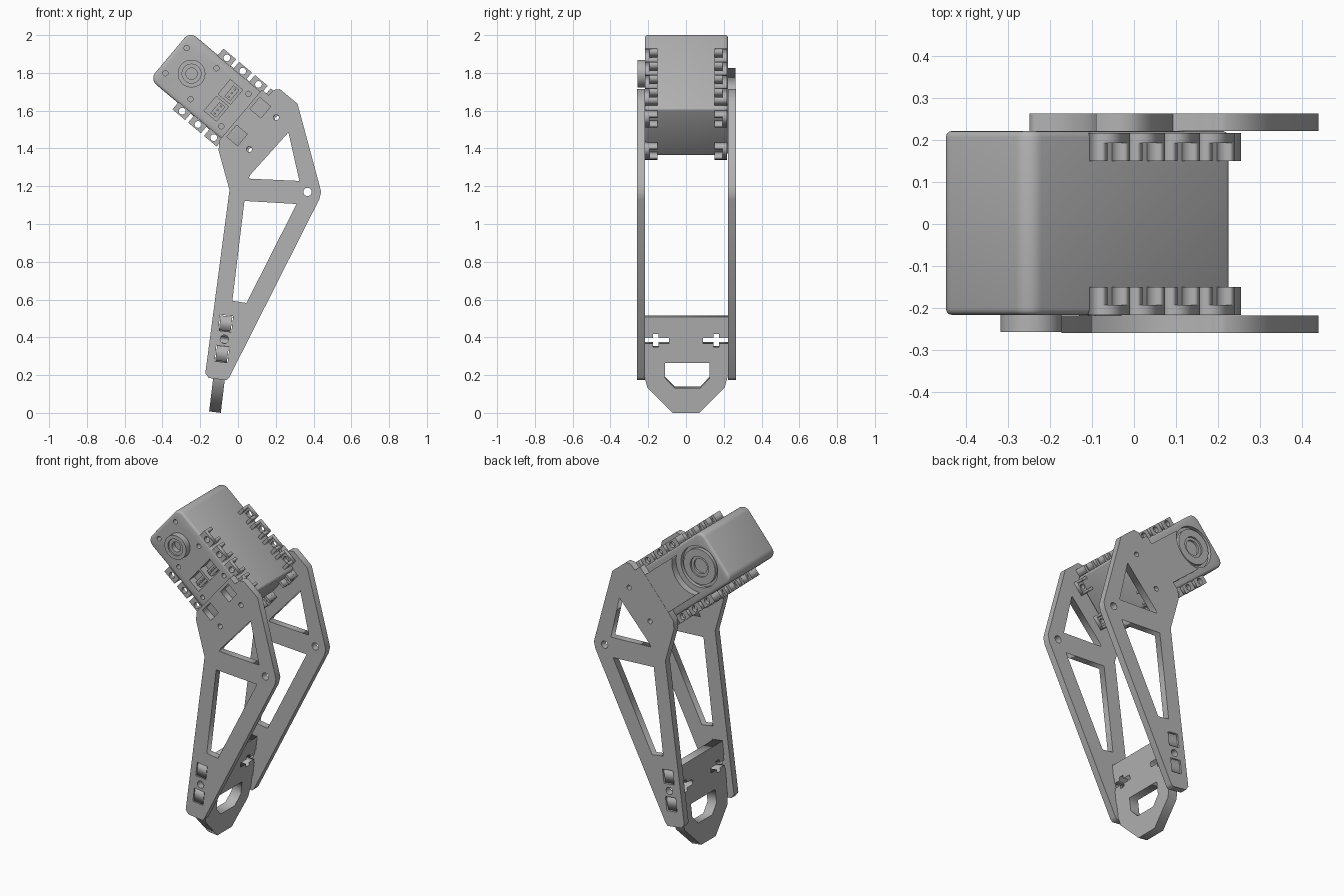
import bpy, bmesh, math
from mathutils import Matrix, Vector

if "Cube" in bpy.data.objects:
    bpy.data.objects.remove(bpy.data.objects["Cube"])

grey = bpy.data.materials.new("plain grey")
grey.use_nodes = True
COLOUR = (0.45, 0.45, 0.45, 1)
grey.diffuse_color = COLOUR
grey.node_tree.nodes["Principled BSDF"].inputs["Base Color"].default_value = COLOUR


def frame(origin, x, y):
    x, y = Vector(x).normalized(), Vector(y).normalized()
    m = Matrix((x, y, x.cross(y))).transposed().to_4x4()
    m.translation = origin
    return m


# Drawing planes: upright side view, tilted servo, leaning foot
TILT = math.radians(40)
C, S = math.cos(TILT), math.sin(TILT)
SIDE = frame((0, 0, 0), (1, 0, 0), (0, 0, 1))
SERVO = frame((-0.246, 0, 1.796), (C, 0, -S), (S, 0, C))
FOOT = frame((-0.122, 0, 0.004), (0, 1, 0), (0.12, 0, 0.993))


def circle(x, y, r, n=32):
    return [(x + r * math.cos(i * math.tau / n), y + r * math.sin(i * math.tau / n)) for i in range(n)]


def rect(x, y, w, h, angle=0.0):
    c, s = math.cos(angle), math.sin(angle)
    return [(x + a * w / 2 * c - b * h / 2 * s, y + a * w / 2 * s + b * h / 2 * c)
            for a, b in ((-1, -1), (1, -1), (1, 1), (-1, 1))]


def servo_point(u, v):
    p = SERVO @ Vector((u, v, 0))
    return (p.x, p.z)


def slab(name, loops, lo, hi, plane):
    """Extrude outlines (inner loops become holes) from lo to hi along the plane normal."""
    cu = bpy.data.curves.new(name, "CURVE")
    cu.dimensions, cu.fill_mode, cu.extrude = "2D", "BOTH", (hi - lo) / 2
    for pts in loops:
        sp = cu.splines.new("POLY")
        sp.points.add(len(pts) - 1)
        for p, (x, y) in zip(sp.points, pts):
            p.co = (x, y, 0, 1)
        sp.use_cyclic_u = True
    tmp = bpy.data.objects.new(name, cu)
    bpy.context.collection.objects.link(tmp)
    dg = bpy.context.evaluated_depsgraph_get()
    me = bpy.data.meshes.new_from_object(tmp.evaluated_get(dg))
    bpy.data.objects.remove(tmp)
    bm = bmesh.new()
    bm.from_mesh(me)
    bmesh.ops.remove_doubles(bm, verts=bm.verts, dist=1e-5)
    bmesh.ops.dissolve_limit(bm, angle_limit=0.01, verts=bm.verts, edges=bm.edges)
    bmesh.ops.transform(bm, matrix=plane @ Matrix.Translation((0, 0, (lo + hi) / 2)), verts=bm.verts)
    bmesh.ops.recalc_face_normals(bm, faces=bm.faces)
    bm.to_mesh(me)
    bm.free()
    me.materials.clear()
    me.materials.append(grey)
    ob = bpy.data.objects.new(name, me)
    bpy.context.collection.objects.link(ob)
    return ob


def use(ob):
    bpy.ops.object.select_all(action="DESELECT")
    ob.select_set(True)
    bpy.context.view_layer.objects.active = ob


def smooth(ob):
    use(ob)
    bpy.ops.object.shade_smooth_by_angle(angle=math.radians(35))


def cut(ob, cutter):
    use(ob)
    mod = ob.modifiers.new("cut", "BOOLEAN")
    mod.operation, mod.solver, mod.object = "DIFFERENCE", "EXACT", cutter
    bpy.ops.object.modifier_apply(modifier=mod.name)
    bpy.data.objects.remove(cutter)


# Servo body: rounded head end, square tail
outline = [(0.485, -0.165), (0.485, 0.165)]
for cy, start in ((0.12, 90), (-0.12, 180)):
    for i in range(9):
        a = math.radians(start + i * 90 / 8)
        outline.append((-0.105 + 0.045 * math.cos(a), cy + 0.045 * math.sin(a)))
body = slab("servo_body", [outline], -0.222, 0.217, SERVO)
use(body)
bev = body.modifiers.new("soften", "BEVEL")
bev.width, bev.segments, bev.limit_method = 0.015, 3, "ANGLE"
bev.angle_limit = math.radians(40)
bpy.ops.object.modifier_apply(modifier=bev.name)

# Screw holes, connector sockets and rear horn recess
screws = [circle(u, s * v, 0.014, 16) for u, v in ((-0.107, 0.087), (0.083, 0.107), (0.3, 0.112))
          for s in (-1, 1)]
sockets = [rect(0.22, s * 0.058, 0.085, 0.1) for s in (-1, 1)]
cut(body, slab("screw_cutter", screws, 0.18, 0.3, SERVO))
cut(body, slab("socket_cutter", sockets, 0.165, 0.3, SERVO))
cut(body, slab("horn_cutter", [circle(0, 0, 0.125, 48)], -0.3, -0.2, SERVO))
smooth(body)
slab("socket_cores", [rect(0.23, s * 0.058, 0.04, 0.075) for s in (-1, 1)], 0.16, 0.2, SERVO)
slab("socket_pins", [rect(0.23, s * 0.058 + k * 0.025, 0.01, 0.01)
                     for s in (-1, 1) for k in (-1, 0, 1)], 0.19, 0.212, SERVO)

# Shaft boss on the front, horn rings on the back
for name, radii, lo, hi in (("front_boss", (0.073, 0.05), 0.21, 0.257),
                            ("front_boss_inner", (0.051, 0.03), 0.21, 0.247),
                            ("back_horn", (0.107, 0.062), -0.222, -0.195),
                            ("back_horn_inner", (0.063, 0.045), -0.212, -0.195)):
    smooth(slab(name, [circle(0, 0, r, 48) for r in radii], lo, hi, SERVO))

# Mounting lugs along both long sides and the tail end, with nut pockets behind
faces, ribs = [], []
for s in (-1, 1):
    for i in range(4):
        u = 0.09 + 0.109 * i
        u_mid = u - 0.002
        faces += [rect(u_mid, s * 0.185, 0.088, 0.05), circle(u, s * 0.184, 0.018, 16)]
        ribs += [rect(u_mid + k * 0.035, s * 0.185, 0.018, 0.05) for k in (-1, 1)]
    faces += [rect(0.503, s * 0.11, 0.046, 0.085), circle(0.504, s * 0.11, 0.015, 16)]
    ribs += [rect(0.503, s * 0.11 + k * 0.034, 0.046, 0.016) for k in (-1, 1)]
for side, sign in (("front", 1), ("back", -1)):
    for part, loops, a, b in (("lugs", faces, 0.193, 0.217), ("lug_ribs", ribs, 0.15, 0.193)):
        slab(f"{side}_{part}", loops, *sorted((sign * a, sign * b)), SERVO)

# Leg side plates with truss windows, holes and tab slots
LEAN = -math.atan2(0.12, 0.993)
leg = [servo_point(0.34, -0.175), servo_point(0.34, 0.175), servo_point(0.385, 0.175),
       (0.19, 1.71), (0.222, 1.714), (0.315, 1.637), (0.43, 1.21), (0.44, 1.17), (0.43, 1.13),
       (-0.045, 0.19), (-0.06, 0.173), (-0.155, 0.185), (-0.173, 0.21), (-0.045, 1.18), (-0.103, 1.39)]
upper_window = [(0.267, 1.485), (0.325, 1.228), (0.055, 1.24), (0.065, 1.26)]
lower_window = [(0.034, 1.122), (0.31, 1.106), (0.045, 0.582), (-0.03, 0.593)]
leg_loops = [leg, upper_window, lower_window, circle(0.368, 1.17, 0.022, 24), circle(-0.072, 0.39, 0.022, 24)]
leg_loops += [circle(*servo_point(0.492, s * 0.11), 0.015, 16) for s in (-1, 1)]
slots = [rect(-0.122 + 0.12 * z, z, 0.07, 0.085, LEAN) for z in (0.312, 0.474)]
front_windows = [rect(*servo_point(0.395, s * 0.096), 0.075, 0.08, -TILT) for s in (-1, 1)]
slab("front_leg_plate", leg_loops + slots + front_windows, 0.218, 0.26, SIDE)
slab("back_leg_plate", leg_loops + slots, -0.264, -0.222, SIDE)

# Tongue of the back plate, curved around the horn
arc = [(0.158 * math.cos(a), 0.158 * math.sin(a)) for a in
       (math.radians(51 - 102 * i / 20) for i in range(21))]
slab("back_tongue", [[(0.345, -0.123), (0.345, 0.123)] + arc], -0.263, -0.222, SERVO)

# Foot plate: tapered toe, grip window, nut slots and side tabs
half = [(0.07, 0), (0.205, 0.135), (0.222, 0.2)]
for lo, hi in ((0.272, 0.352),):
    half += [(0.222, lo), (0.257, lo), (0.257, hi), (0.222, hi)]
half += [(0.222, 0.37), (0.175, 0.37), (0.175, 0.35), (0.145, 0.35), (0.145, 0.37), (0.09, 0.37)]
half += [(x, 0.77 - y) for x, y in reversed(half[-6:])]
half += [(0.222, 0.435), (0.257, 0.435), (0.257, 0.512)]
foot = half + [(-x, y) for x, y in reversed(half)]
grip = [(-0.11, 0.265), (0.125, 0.265), (0.125, 0.185), (0.075, 0.132), (-0.06, 0.132), (-0.11, 0.185)]
slab("foot_plate", [foot, grip], -0.031, 0.031, FOOT)
